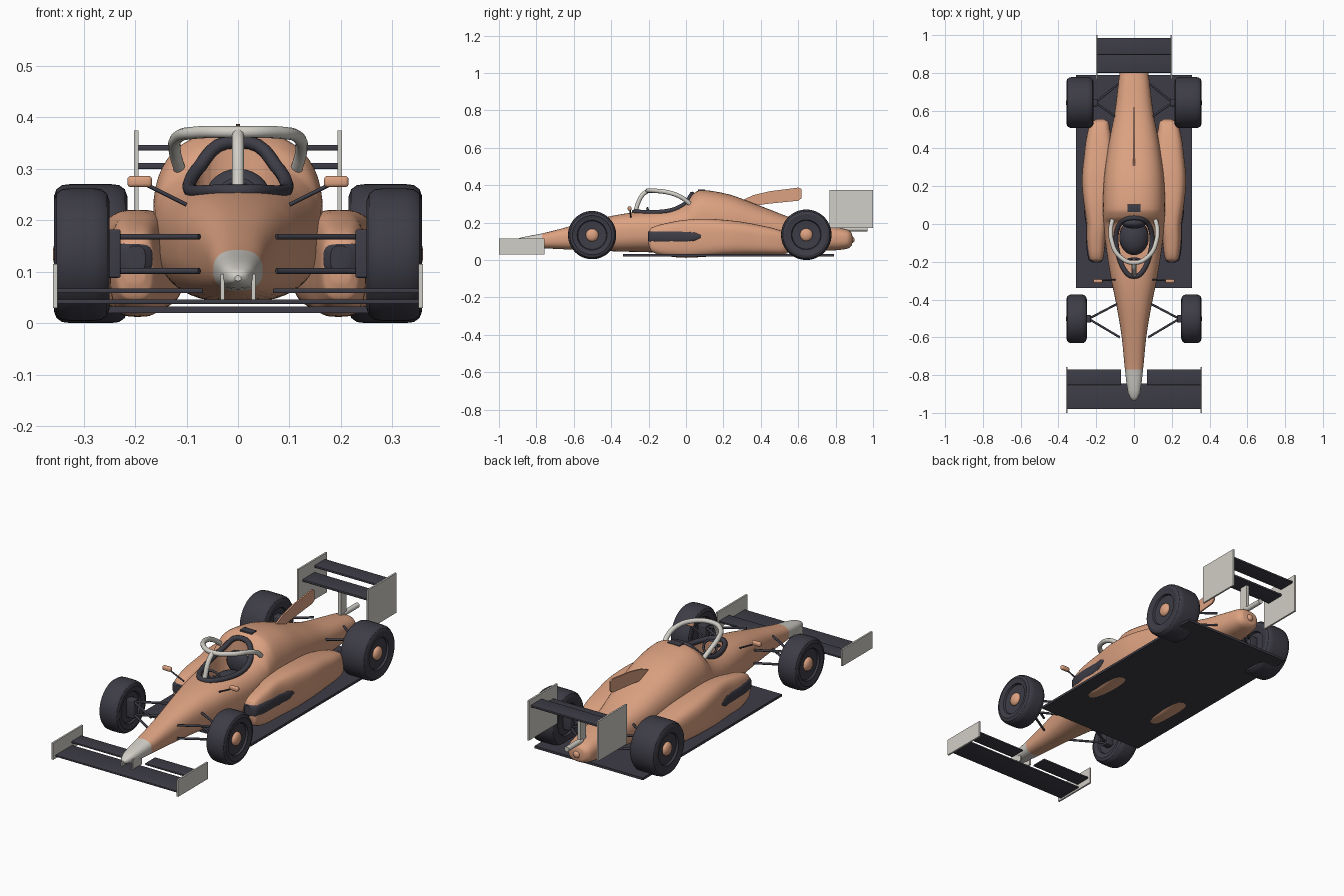
import bpy, bmesh, math
from mathutils import Vector

if "Cube" in bpy.data.objects:
    bpy.data.objects.remove(bpy.data.objects["Cube"])


def material(name, rgb):
    m = bpy.data.materials.new(name)
    m.diffuse_color = (*rgb, 1)
    m.use_nodes = True
    m.node_tree.nodes["Principled BSDF"].inputs["Base Color"].default_value = m.diffuse_color
    return m


ORANGE = material("soft_orange", (0.72, 0.36, 0.22))
DARK = material("charcoal", (0.047, 0.046, 0.062))
LIGHT = material("pale_grey", (0.64, 0.62, 0.57))


def finish(name, bm, mats, angle=35):
    bmesh.ops.recalc_face_normals(bm, faces=bm.faces)
    me = bpy.data.meshes.new(name)
    bm.to_mesh(me)
    bm.free()
    ob = bpy.data.objects.new(name, me)
    bpy.context.collection.objects.link(ob)
    for m in mats:
        me.materials.append(m)
    smooth(ob, angle)
    return ob


def smooth(ob, angle=35):
    bpy.ops.object.select_all(action='DESELECT')
    ob.select_set(True)
    bpy.context.view_layer.objects.active = ob
    bpy.ops.object.shade_smooth_by_angle(angle=math.radians(angle))


def sample(table, y):
    """Smooth interpolation without overshoot through rows (y, a, b, ...)."""
    i = 0
    while i < len(table) - 2 and y > table[i + 1][0]:
        i += 1
    a, b = table[i], table[i + 1]
    h = b[0] - a[0]
    t = (y - a[0]) / h

    def slope(k, c):
        if k in (0, len(table) - 1):
            return (b[c] - a[c]) / h
        p, q, r = table[k - 1], table[k], table[k + 1]
        d1, d2 = (q[c] - p[c]) / (q[0] - p[0]), (r[c] - q[c]) / (r[0] - q[0])
        return 2 * d1 * d2 / (d1 + d2) if d1 * d2 > 0 else 0
    return [(2 * t**3 - 3 * t**2 + 1) * a[c] + (t**3 - 2 * t**2 + t) * h * slope(i, c)
            + (3 * t**2 - 2 * t**3) * b[c] + (t**3 - t**2) * h * slope(i + 1, c)
            for c in range(1, len(a))]


def loft(name, table, power, mats, per=5, seg=48, side=1, nose_y=None):
    """Skin superellipse sections (y, centre x, half width, bottom, top)."""
    bm = bmesh.new()
    rings = []
    ys = [a[0] + (b[0] - a[0]) * k / per for a, b in zip(table, table[1:]) for k in range(per)]
    for y in ys + [table[-1][0]]:
        cx, hw, zb, zt = sample(table, y)
        ring = []
        for s in range(seg):
            c, d = math.cos(math.tau * s / seg), math.sin(math.tau * s / seg)
            px = math.copysign(abs(c) ** (2 / power), c)
            pz = math.copysign(abs(d) ** (2 / power), d)
            ring.append(bm.verts.new((side * (cx + hw * px), y,
                                      (zb + zt) / 2 + (zt - zb) / 2 * pz)))
        rings.append(ring)
    for r, q in zip(rings, rings[1:]):
        for s in range(seg):
            f = bm.faces.new((r[s], r[s - 1], q[s - 1], q[s]))
            if nose_y is not None and f.calc_center_median().y < nose_y:
                f.material_index = 1
    bm.faces.new(rings[0]).material_index = 1 if nose_y is not None else 0
    bm.faces.new(rings[-1])
    return finish(name, bm, mats)


def box(name, x, y, z, mat, bevel=0.0):
    bm = bmesh.new()
    bmesh.ops.create_cube(bm, size=1)
    for v in bm.verts:
        v.co = [lo + (hi - lo) * (c + 0.5) for c, (lo, hi) in zip(v.co, (x, y, z))]
    if bevel:
        bmesh.ops.bevel(bm, geom=bm.edges[:], offset=bevel, segments=3, affect='EDGES', profile=0.5)
    return finish(name, bm, [mat])


def ball(name, loc, size, mat):
    bm = bmesh.new()
    bmesh.ops.create_uvsphere(bm, u_segments=24, v_segments=14, radius=1)
    for v in bm.verts:
        v.co = [p + c * s for p, c, s in zip(loc, v.co, size)]
    return finish(name, bm, [mat])


def tube(name, pts, r, mat, closed=False, curved=False):
    cu = bpy.data.curves.new(name, 'CURVE')
    cu.dimensions = '3D'
    cu.bevel_depth, cu.bevel_resolution, cu.use_fill_caps = r, 3, True
    sp = cu.splines.new('BEZIER' if curved else 'POLY')
    group = sp.bezier_points if curved else sp.points
    group.add(len(pts) - 1)
    for p, co in zip(group, pts):
        p.co = co if curved else (*co, 1)
        if curved:
            p.handle_left_type = p.handle_right_type = 'AUTO'
    sp.use_cyclic_u = closed
    ob = bpy.data.objects.new(name, cu)
    bpy.context.collection.objects.link(ob)
    cu.materials.append(mat)
    bpy.ops.object.select_all(action='DESELECT')
    ob.select_set(True)
    bpy.context.view_layer.objects.active = ob
    bpy.ops.object.convert(target='MESH')
    smooth(bpy.context.object, 50)


def lathe(name, profile, loc, side, mat, seg=48):
    """Spin (radius, offset along x) around the wheel axle."""
    bm = bmesh.new()
    rings = [[bm.verts.new((loc[0] + side * t, loc[1] + r * math.cos(math.tau * s / seg),
                            loc[2] + r * math.sin(math.tau * s / seg))) for s in range(seg)]
             for r, t in profile]
    for a, b in zip(rings, rings[1:]):
        for s in range(seg):
            bm.faces.new((a[s], a[s - 1], b[s - 1], b[s]))
    bm.faces.new(rings[0])
    bm.faces.new(rings[-1])
    return finish(name, bm, [mat], 30)


# Main body with pale nose cap
BODY = [(-0.935, 0, 0.006, 0.082, 0.092), (-0.92, 0, 0.02, 0.075, 0.105),
        (-0.88, 0, 0.034, 0.068, 0.12), (-0.77, 0, 0.048, 0.063, 0.142),
        (-0.6, 0, 0.065, 0.055, 0.185), (-0.4, 0, 0.099, 0.047, 0.235),
        (-0.3, 0, 0.12, 0.044, 0.252), (-0.1, 0, 0.151, 0.04, 0.275),
        (0.0, 0, 0.161, 0.04, 0.31), (0.035, 0, 0.163, 0.04, 0.352),
        (0.08, 0, 0.165, 0.04, 0.374), (0.2, 0, 0.162, 0.04, 0.358),
        (0.4, 0, 0.138, 0.04, 0.288), (0.6, 0, 0.101, 0.045, 0.215),
        (0.8, 0, 0.076, 0.052, 0.175), (0.86, 0, 0.066, 0.06, 0.162),
        (0.885, 0, 0.045, 0.075, 0.145), (0.89, 0, 0.02, 0.095, 0.125)]
POWER = 2.5
body = loft("body", BODY, POWER, [ORANGE, LIGHT], nose_y=-0.77)


def skin_z(x, y):
    _, hw, zb, zt = sample(BODY, y)
    return (zb + zt) / 2 + (zt - zb) / 2 * (1 - min(1, abs(x) / hw) ** POWER) ** (1 / POWER)


# Cockpit opening cut from the body, with a padded rim
rim = []
for k in range(48):
    t = math.tau * k / 48
    s = math.sin(t)
    rim.append((math.copysign(abs(s) ** 0.8, s) * 0.115 * (0.8 - 0.2 * math.cos(t)),
                -0.122 - 0.155 * math.cos(t)))
bm = bmesh.new()
base = bm.faces.new([bm.verts.new((x, y, 0.13)) for x, y in rim])
top = bmesh.ops.extrude_face_region(bm, geom=[base])['geom']
for v in top:
    if isinstance(v, bmesh.types.BMVert):
        v.co.z = 0.5
cutter = finish("cockpit_cutter", bm, [ORANGE])
cutter.hide_render = True
bpy.context.view_layer.objects.active = body
mod = body.modifiers.new("cockpit", 'BOOLEAN')
mod.operation, mod.object, mod.solver = 'DIFFERENCE', cutter, 'EXACT'
bpy.ops.object.modifier_apply(modifier=mod.name)
bpy.data.objects.remove(cutter)
smooth(body)
tube("cockpit_rim", [(x, y, skin_z(x, y) + 0.002) for x, y in rim], 0.013, DARK, closed=True)
ball("seat", (0, -0.07, 0.16), (0.078, 0.095, 0.06), DARK)
ball("headrest", (0, 0.005, 0.24), (0.065, 0.03, 0.06), DARK)
tube("steering_wheel", [(0.036 * math.cos(a), -0.195 - 0.012 * math.sin(a), 0.245 + 0.032 * math.sin(a))
                        for a in [math.tau * k / 24 for k in range(24)]], 0.006, DARK, closed=True)
tube("steering_column", [(0, -0.195, 0.245), (0, -0.27, 0.225)], 0.007, DARK)

# Protective hoop over the cockpit
half = [(0.113, 0.025, 0.297), (0.123, -0.025, 0.335), (0.118, -0.09, 0.36), (0.082, -0.165, 0.37)]
tube("hoop", half + [(0, -0.205, 0.371)] + [(-x, y, z) for x, y, z in half[::-1]], 0.012, LIGHT, curved=True)
tube("hoop_pillar", [(0, -0.205, 0.37), (0, -0.235, 0.345), (0, -0.275, 0.25)], 0.012, LIGHT, curved=True)

# Top vent plate and rear fin
vent = box("top_vent", (-0.035, 0.035), (0.063, 0.103), (0.368, 0.377), DARK, 0.003)
bm = bmesh.new()
fin = [(0.28, 0.31), (0.36, 0.347), (0.45, 0.368), (0.6, 0.387), (0.617, 0.38),
       (0.617, 0.33), (0.6, 0.317), (0.45, 0.302), (0.36, 0.29)]
f = bm.faces.new([bm.verts.new((-0.004, y, z)) for y, z in fin])
for v in bmesh.ops.extrude_face_region(bm, geom=[f])['geom']:
    if isinstance(v, bmesh.types.BMVert):
        v.co.x = 0.004
finish("rear_fin", bm, [ORANGE])

# Floor
box("floor", (-0.308, 0.308), (-0.338, 0.79), (0.02, 0.032), DARK)

# Front wing
box("front_wing_plane", (-0.352, 0.352), (-0.98, -0.845), (0.037, 0.046), DARK, 0.002)
# Rear wing, mount, exhaust and tail lamp
box("rear_wing_plane", (-0.196, 0.196), (0.80, 0.90), (0.299, 0.311), DARK, 0.003)
box("rear_wing_flap", (-0.196, 0.196), (0.895, 0.985), (0.335, 0.346), DARK, 0.003)
box("rear_wing_pylon", (-0.008, 0.008), (0.825, 0.87), (0.14, 0.302), LIGHT)
lathe("exhaust", [(0.009, -0.02), (0.013, -0.02), (0.013, 0.02), (0.009, 0.02)], (0, 0, 0), 1, LIGHT, 20)
ex = bpy.data.objects["exhaust"]
ex.rotation_euler.z, ex.location, ex.scale.x = math.pi / 2, (0, 0.91, 0.166), 3
ball("tail_lamp", (0, 0.887, 0.108), (0.018, 0.014, 0.018), ORANGE)

POD = [(-0.2, 0.2, 0.02, 0.08, 0.15), (-0.185, 0.2, 0.036, 0.045, 0.172),
       (-0.1, 0.2, 0.048, 0.02, 0.198), (0, 0.195, 0.055, 0.012, 0.215),
       (0.1, 0.195, 0.07, 0.017, 0.22), (0.25, 0.19, 0.085, 0.025, 0.21),
       (0.4, 0.185, 0.075, 0.028, 0.185), (0.5, 0.185, 0.058, 0.03, 0.16),
       (0.54, 0.18, 0.045, 0.035, 0.14), (0.555, 0.178, 0.02, 0.06, 0.11)]
INTAKE = [(-0.204, 0.198, 0.018, 0.1, 0.15), (-0.19, 0.203, 0.037, 0.092, 0.157),
          (-0.1, 0.205, 0.048, 0.086, 0.164), (0, 0.205, 0.05, 0.086, 0.162),
          (0.05, 0.21, 0.053, 0.095, 0.155), (0.08, 0.21, 0.055, 0.115, 0.138)]


def span(s, a, b):
    return (a, b) if s > 0 else (-b, -a)


for s, tag in ((1, "right"), (-1, "left")):
    # Side pods with dark intakes
    loft(f"side_pod_{tag}", POD, 3.2, [ORANGE], side=s)
    loft(f"pod_intake_{tag}", INTAKE, 3, [DARK], side=s, seg=32)
    # Wing parts on each side
    box(f"front_endplate_{tag}", span(s, 0.351, 0.36), (-1, -0.757), (0.029, 0.115), LIGHT)
    box(f"front_flap_{tag}", span(s, 0.068, 0.352), (-0.852, -0.77), (0.058, 0.067), DARK, 0.002)
    box(f"front_wing_pylon_{tag}", span(s, 0.026, 0.034), (-0.9, -0.83), (0.044, 0.095), LIGHT)
    box(f"rear_endplate_{tag}", span(s, 0.193, 0.202), (0.768, 1), (0.17, 0.374), LIGHT)
    # Mirrors
    box(f"mirror_{tag}", span(s, 0.167, 0.215), (-0.312, -0.292), (0.264, 0.286), ORANGE, 0.007)
    tube(f"mirror_stalk_{tag}", [(s * 0.18, -0.3, 0.27), (s * 0.1, -0.295, 0.23)], 0.004, DARK)
    # Wheels and wishbones
    for end, y, r, z, x0, hub, inner in (("front", -0.502, 0.129, 0.133, 0.25, 0.24, (-0.6, -0.415, 0.075)),
                                         ("rear", 0.643, 0.135, 0.135, 0.215, 0.205, (0.56, 0.74, 0.085))):
        w = 0.358 - x0
        edge = [(0.03, 0.02), (0.076, 0.016), (0.08, 0.006), (0.088, 0.005),
                (r - 0.024, 0), (r - 0.01, 0.005), (r - 0.002, 0.016), (r, 0.032)]
        lathe(f"{end}_wheel_{tag}", edge + [(a, w - t) for a, t in edge[::-1]], (s * x0, y, z), s, DARK)
        ball(f"{end}_hub_{tag}", (s * 0.342, y, z), (0.018, 0.034, 0.034), ORANGE)
        box(f"{end}_upright_{tag}", span(s, hub - 0.012, x0 + 0.03), (y - 0.02, y + 0.02), (0.088, 0.182), DARK, 0.004)
        for level, az in (("upper", 0.168), ("lower", 0.101)):
            for k in (0, 1):
                tube(f"{end}_{level}_arm_{k}_{tag}",
                     [(s * hub, y, az), (s * inner[2], inner[k], az)], 0.0058, DARK)
